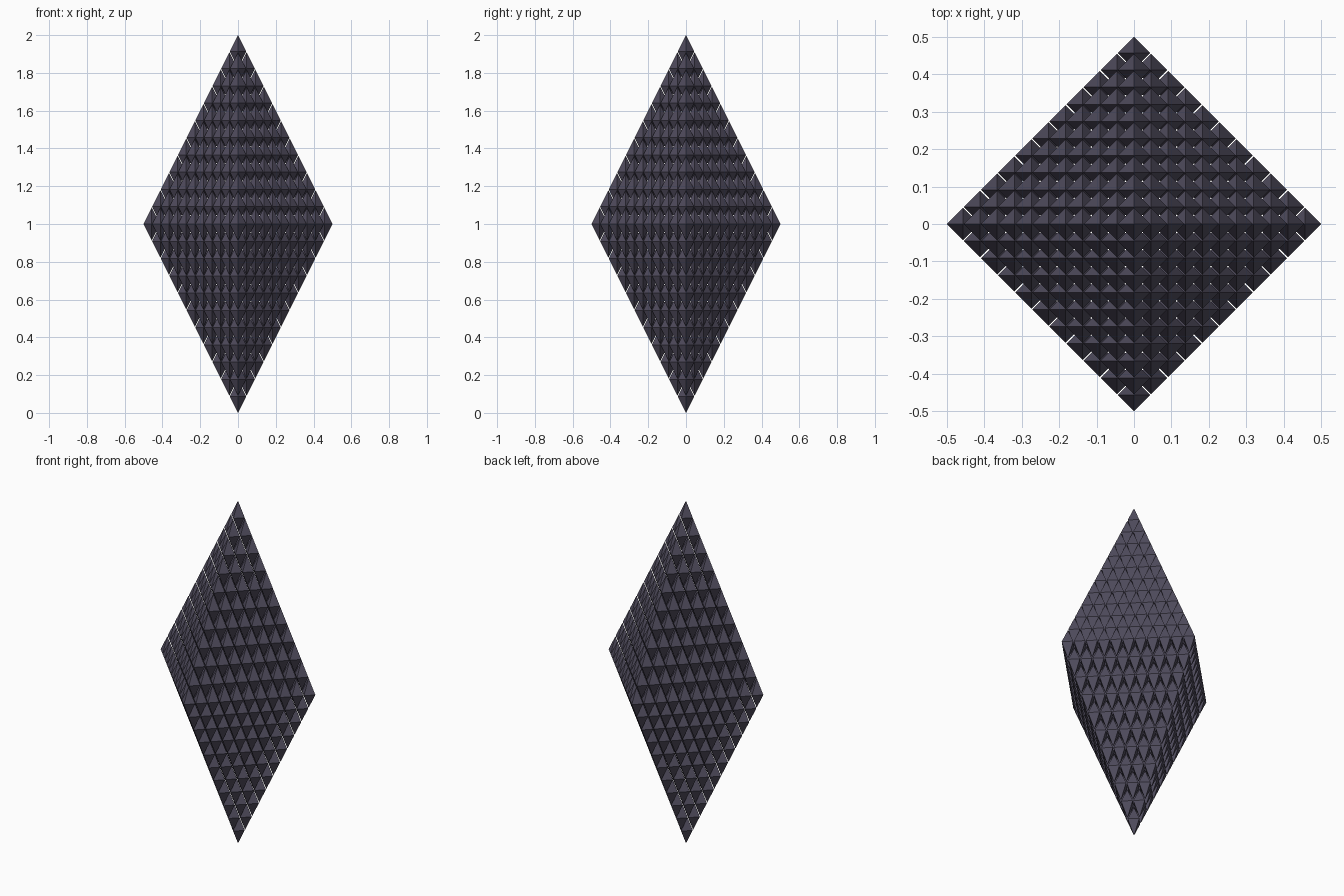
import bpy

if "Cube" in bpy.data.objects:
    bpy.data.objects.remove(bpy.data.objects["Cube"])

N = 11                        # small octahedra along each edge
FILL = 0.95                   # size of each cell relative to its slot
HALF = 0.5                    # half width of the whole body
STEP = HALF / (N - 1 + FILL)  # lattice step in x and y
R = STEP * FILL               # half width of one cell
STRETCH = 2.0                 # height to width ratio

# One small octahedron: four equator corners, top and bottom tips
CORNERS = [(1, 0, 0), (0, 1, 0), (-1, 0, 0), (0, -1, 0), (0, 0, 1), (0, 0, -1)]
verts, faces = [], []


def add_cell(i, j, k):
    base = len(verts)
    for a, b, c in CORNERS:
        verts.append((i * STEP + a * R,
                      j * STEP + b * R,
                      1.0 + STRETCH * (k * STEP + c * R)))
    for s in range(4):
        t = (s + 1) % 4
        faces.append((base + s, base + t, base + 4))
        faces.append((base + t, base + s, base + 5))


# Pack the cells edge to edge into one large octahedron
span = range(-(N - 1), N)
for i in span:
    for j in span:
        for k in span:
            if abs(i) + abs(j) + abs(k) < N and (i + j + k - (N - 1)) % 2 == 0:
                add_cell(i, j, k)

mesh = bpy.data.meshes.new("octahedron_lattice")
mesh.from_pydata(verts, [], faces)
mesh.update()
body = bpy.data.objects.new("octahedron_lattice", mesh)
bpy.context.collection.objects.link(body)

# Dark violet grey
mat = bpy.data.materials.new("dark_violet_grey")
mat.diffuse_color = (0.08, 0.072, 0.11, 1.0)
mat.use_nodes = True
mat.node_tree.nodes["Principled BSDF"].inputs["Base Color"].default_value = mat.diffuse_color
mesh.materials.append(mat)
